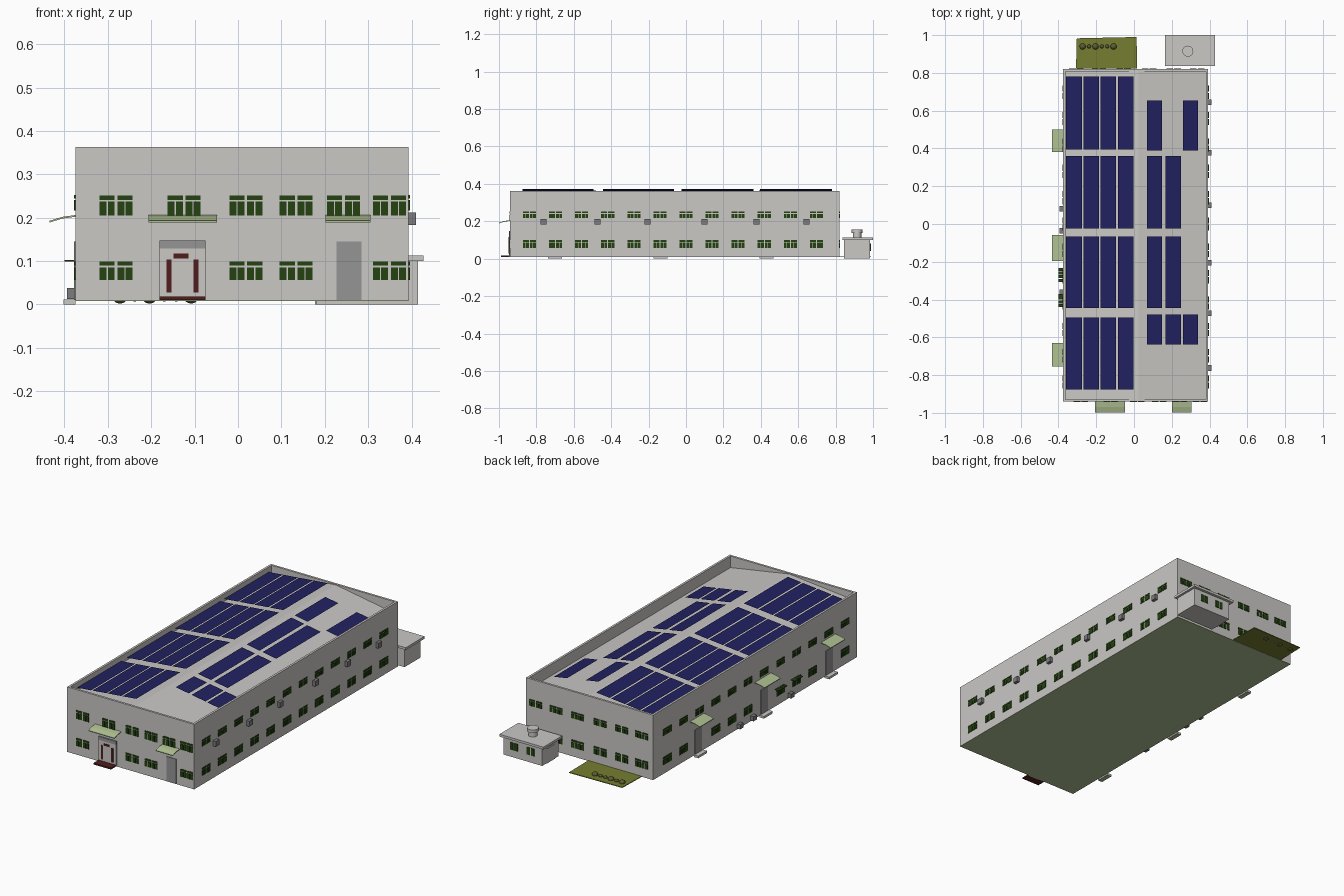
import bpy, bmesh, math

if "Cube" in bpy.data.objects:
    bpy.data.objects.remove(bpy.data.objects["Cube"])

def material(name, r, g, b):
    m = bpy.data.materials.new(name)
    m.diffuse_color = (r, g, b, 1)
    m.use_nodes = True
    m.node_tree.nodes["Principled BSDF"].inputs["Base Color"].default_value = m.diffuse_color
    return m

WALL = material("wall_grey", 0.59, 0.58, 0.56)
DOOR = material("door_grey", 0.30, 0.30, 0.30)
UNIT = material("unit_grey", 0.20, 0.20, 0.21)
GLASS = material("window_green", 0.017, 0.055, 0.005)
PANEL = material("panel_navy", 0.015, 0.015, 0.12)
PALE = material("pale_green", 0.43, 0.53, 0.29)
GRASS = material("grass_olive", 0.18, 0.205, 0.03)
BUSH = material("bush_olive", 0.10, 0.11, 0.03)
RED = material("dark_red", 0.08, 0.012, 0.012)

X0, X1, Y0, Y1 = -0.375, 0.393, -0.94, 0.82   # wall footprint
ZB, ZT = 0.01, 0.363                          # wall base and top
RIDGE = 0.025

def finish(name, bm, *mats):
    bmesh.ops.recalc_face_normals(bm, faces=bm.faces)
    me = bpy.data.meshes.new(name)
    bm.to_mesh(me)
    bm.free()
    for m in mats:
        me.materials.append(m)
    ob = bpy.data.objects.new(name, me)
    bpy.context.collection.objects.link(ob)
    return ob

def boxes(name, items, mat, under=None):
    """One object from (x0, x1, y0, y1, z0, z1) boxes; under colours the undersides."""
    bm = bmesh.new()
    for x0, x1, y0, y1, z0, z1 in items:
        vs = bmesh.ops.create_cube(bm, size=1)["verts"]
        for v in vs:
            v.co.x = x1 if v.co.x > 0 else x0
            v.co.y = y1 if v.co.y > 0 else y0
            v.co.z = z1 if v.co.z > 0 else z0
    ob = finish(name, bm, mat)
    if under:
        ob.data.materials.append(under)
        for p in ob.data.polygons:
            p.material_index = 1 if p.normal.z < -0.5 else 0
    return ob

def prism(name, profile, a, b, to3d, mat):
    """Extrude a closed 2D profile from a to b; to3d maps (u, v, t) to xyz."""
    bm = bmesh.new()
    lo = [bm.verts.new(to3d(u, v, a)) for u, v in profile]
    hi = [bm.verts.new(to3d(u, v, b)) for u, v in profile]
    bm.faces.new(lo)
    bm.faces.new(hi)
    n = len(profile)
    for i in range(n):
        j = (i + 1) % n
        bm.faces.new((lo[i], lo[j], hi[j], hi[i]))
    return finish(name, bm, mat)

def on_wall(side, u0, u1, z0, z1, out=0.003):
    """Box lying on one of the walls, sticking out by out."""
    if side == "front":
        return (u0, u1, Y0 - out, Y0 + 0.001, z0, z1)
    if side == "back":
        return (u0, u1, Y1 - 0.001, Y1 + out, z0, z1)
    if side == "left":
        return (X0 - out, X0 + 0.001, u0, u1, z0, z1)
    return (X1 - 0.001, X1 + out, u0, u1, z0, z1)

# Walls with parapet, pitched roof inside, green underside
T = 0.012
boxes("walls", [(X0, X1, Y0, Y0 + T, ZB, ZT), (X0, X1, Y1 - T, Y1, ZB, ZT),
                (X0, X0 + T, Y0 + T, Y1 - T, ZB, ZT), (X1 - T, X1, Y0 + T, Y1 - T, ZB, ZT)], WALL)
roof_profile = [(X0 + T, 0.02), (X1 - T, 0.02), (X1 - T, 0.30), (RIDGE, 0.36), (X0 + T, 0.322)]
prism("roof", roof_profile, Y0 + T, Y1 - T, lambda u, v, t: (u, t, v), WALL)
boxes("floor_slab", [(X0, X1, Y0, Y1, ZB - 0.002, ZB)], PALE)

# Solar panels: thin sheets following the roof slopes
def panel_z(x):
    if x < RIDGE:
        return 0.375 - (RIDGE - x) * 0.097
    return 0.372 - (x - RIDGE) * 0.169

rows = [(0.395, 0.78), (-0.025, 0.36), (-0.445, -0.065), (-0.875, -0.495)]
cols = [(-0.36, -0.276), (-0.268, -0.184), (-0.177, -0.094), (-0.085, -0.003)]
sheets = [(c, r) for c in cols for r in rows]
A, B, C = (0.07, 0.148), (0.166, 0.249), (0.26, 0.34)
top, low = (0.39, 0.655), (-0.637, -0.48)
sheets += [(A, top), (A, rows[1]), (A, rows[2]), (A, low), (B, rows[1]), (B, rows[2]),
           (B, low), (C, top), (C, low)]
bm = bmesh.new()
for (x0, x1), (y0, y1) in sheets:
    bm.faces.new([bm.verts.new((x, y, panel_z(x)))
                  for x, y in ((x0, y0), (x1, y0), (x1, y1), (x0, y1))])
finish("solar_panels", bm, PANEL)

# Windows: two sashes, each with a transom and two panes
def window(side, u, z0, z1, w=0.076):
    out = []
    sash = w * 0.46
    zt = z1 - (z1 - z0) * 0.22
    for s in (u - w / 2, u + w / 2 - sash):
        out.append(on_wall(side, s, s + sash, zt, z1))
        p = sash * 0.46
        for a in (s, s + sash - p):
            out.append(on_wall(side, a, a + p, z0, zt - 0.004))
    return out

UP, DOWN = (0.205, 0.251), (0.057, 0.099)
front_x = [-0.281, -0.124, 0.018, 0.134, 0.243, 0.349]
back_x = [0.335, 0.21, 0.08, -0.055, -0.185, -0.305]
side_y = [-0.837 + 0.1395 * i for i in range(12)]
door_y = [-0.70, -0.137, 0.43]

def window_rows(side, spots, skip=(), up=UP, w=0.076):
    items = []
    for i, u in enumerate(spots):
        items += window(side, u, *up, w)
        if i not in skip:
            items += window(side, u, *DOWN, w)
    boxes(side + "_windows", items, GLASS)

SIDE_UP = (0.217, 0.252)
window_rows("front", front_x, (1, 4))
window_rows("back", back_x, (), SIDE_UP)
window_rows("right", side_y, (), SIDE_UP, 0.07)
window_rows("left", side_y, (1, 5, 9), SIDE_UP, 0.07)
boxes("open_window_panes", [(X0 - 0.025, X0, y, y + 0.016, 0.099, 0.102)
                            for y in (-0.307, -0.287, -0.267, -0.249, -0.44, -0.42, -0.40, -0.386)], GLASS)

# Doors
boxes("left_doors", [on_wall("left", y - 0.03, y + 0.03, ZB, 0.145) for y in door_y], DOOR)
boxes("front_side_door", [on_wall("front", 0.227, 0.285, ZB, 0.145)], DOOR)
boxes("entrance_surround", [on_wall("front", -0.181, -0.075, ZB, 0.129, 0.006)], WALL)
boxes("entrance_header", [on_wall("front", -0.181, -0.075, 0.129, 0.147, 0.007)], DOOR)
boxes("entrance_trim", [on_wall("front", -0.165, -0.153, 0.028, 0.104, 0.009),
                        on_wall("front", -0.103, -0.091, 0.028, 0.104, 0.009),
                        on_wall("front", -0.149, -0.114, 0.106, 0.117, 0.009)], RED)
boxes("entrance_step", [(-0.181, -0.075, -0.99, Y0, ZB, 0.018)], RED)
boxes("left_steps", [(-0.402, X0, y - 0.038, y + 0.038, 0.0, 0.012) for y in door_y], WALL, PALE)

# Awnings: thin drooping sheets
awning = [(0, 0.206), (0.03, 0.202), (0.059, 0.193), (0.059, 0.189), (0.03, 0.198), (0, 0.202)]
for i, (a, b) in enumerate([(-0.206, -0.048), (0.202, 0.305)]):
    prism(f"front_awning_{i}", awning, a, b, lambda u, v, t: (t, Y0 - u, v), PALE)
for i, (a, b) in enumerate([(0.38, 0.5), (-0.197, -0.058), (-0.755, -0.63)]):
    prism(f"left_awning_{i}", awning, a, b, lambda u, v, t: (X0 - u, t, v), PALE)

# Air conditioning units
units = [on_wall("right", y - 0.015, y + 0.015, 0.183, 0.212, 0.017)
         for y in (-0.762, -0.473, -0.206, 0.099, 0.377, 0.644)]
units += [on_wall("left", y - 0.014, y + 0.014, 0.013, 0.038, 0.019) for y in (0.08, -0.035, -0.36)]
boxes("air_units", units, UNIT)

# Outbuilding behind the house
boxes("outbuilding", [(0.18, 0.415, 0.845, 0.985, 0, 0.1)], WALL)
boxes("outbuilding_roof", [(0.163, 0.428, 0.837, 1.0, 0.1, 0.113)], WALL)
boxes("outbuilding_windows", [(c + o, c + o + 0.02, 0.984, 0.988, 0.04, 0.08)
                              for c in (0.35, 0.25) for o in (-0.023, 0.003)], GLASS)
boxes("outbuilding_door", [(0.177, 0.181, 0.88, 0.95, 0.0, 0.08)], WALL)

def cylinder(name, r, z0, z1):
    bpy.ops.mesh.primitive_cylinder_add(vertices=20, radius=r, depth=z1 - z0,
                                        location=(0.285, 0.915, (z0 + z1) / 2))
    ob = bpy.context.object
    ob.name = name
    ob.data.materials.append(WALL)
    bpy.ops.object.shade_smooth_by_angle()

cylinder("vent_pipe", 0.022, 0.11, 0.14)
cylinder("vent_cap", 0.029, 0.138, 0.155)

# Garden bed with bushes
prism("garden_bed", [(-0.307, 0.822), (0.016, 0.822), (0.014, 0.99), (-0.303, 0.983)],
      0.008, 0.012, lambda u, v, t: (u, v, t), GRASS)
for i, (x, r) in enumerate([(-0.272, 0.016), (-0.238, 0.01), (-0.204, 0.016),
                            (-0.17, 0.01), (-0.142, 0.01), (-0.108, 0.016)]):
    bpy.ops.mesh.primitive_uv_sphere_add(segments=16, ring_count=8, radius=r, location=(x, 0.94, 0.015))
    ob = bpy.context.object
    ob.name = f"bush_{i}"
    ob.scale.z = 0.8
    ob.data.materials.append(BUSH)
    bpy.ops.object.shade_smooth_by_angle()
